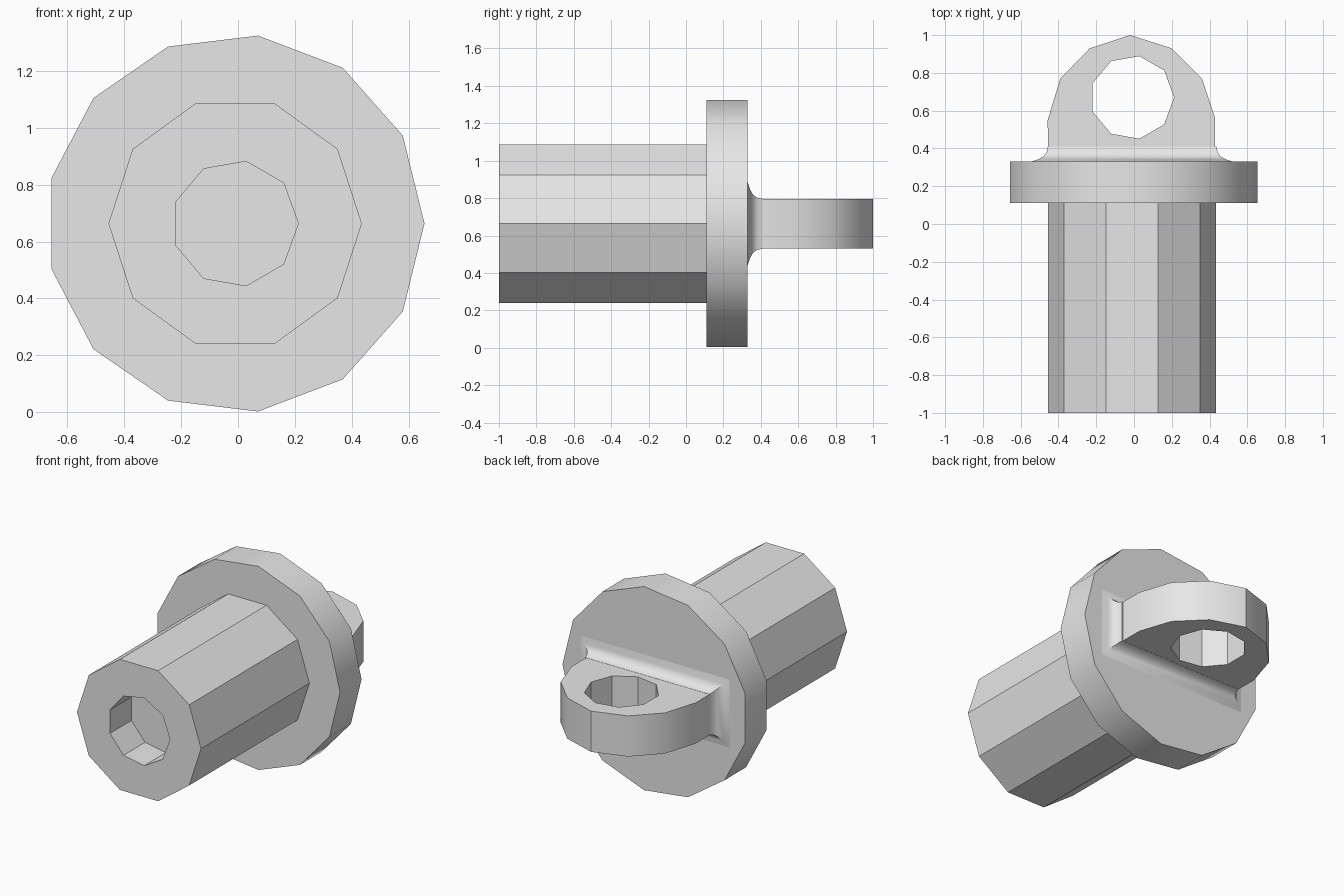
import bpy
import bmesh
from math import cos, sin, tau, radians

cube = bpy.data.objects.get("Cube")
if cube:
    bpy.data.objects.remove(cube, do_unlink=True)

CX, CZ = -0.01, 0.663      # shared axis of all round parts

grey = bpy.data.materials.new("light grey")
grey.diffuse_color = (0.8, 0.8, 0.8, 1)
grey.use_nodes = True
grey.node_tree.nodes["Principled BSDF"].inputs["Base Color"].default_value = (0.8, 0.8, 0.8, 1)


def loft(name, rings):
    """Skin a closed solid through rings of equal point count."""
    bm = bmesh.new()
    loops = [[bm.verts.new(p) for p in ring] for ring in rings]
    for a, b in zip(loops, loops[1:]):
        for i in range(len(a)):
            j = (i + 1) % len(a)
            bm.faces.new((a[i], a[j], b[j], b[i]))
    bm.faces.new(loops[0])
    bm.faces.new(loops[-1])
    bmesh.ops.recalc_face_normals(bm, faces=bm.faces)
    mesh = bpy.data.meshes.new(name)
    bm.to_mesh(mesh)
    bm.free()
    mesh.materials.append(grey)
    obj = bpy.data.objects.new(name, mesh)
    bpy.context.collection.objects.link(obj)
    return obj


def polygon(sides, radius):
    return [(radius * cos(tau * i / sides), radius * sin(tau * i / sides)) for i in range(sides)]


def prism_y(name, sides, radius, y0, y1):
    return loft(name, [[(CX + u, y, CZ + v) for u, v in polygon(sides, radius)] for y in (y0, y1)])


def prism_z(name, outline, z0, z1):
    return loft(name, [[(u, v, z) for u, v in outline] for z in (z0, z1)])


def activate(obj):
    bpy.ops.object.select_all(action='DESELECT')
    obj.select_set(True)
    bpy.context.view_layer.objects.active = obj


def cut(obj, cutter):
    mod = obj.modifiers.new("hole", 'BOOLEAN')
    mod.operation = 'DIFFERENCE'
    mod.solver = 'EXACT'
    mod.object = cutter
    activate(obj)
    bpy.ops.object.modifier_apply(modifier=mod.name)
    bpy.data.objects.remove(cutter, do_unlink=True)


# Ten-sided barrel with a blind socket in its front end
barrel = prism_y("barrel", 10, 0.445, -1.0, 0.12)
cut(barrel, prism_y("socket_cutter", 9, 0.222, -1.2, -0.78))

# Thirteen-sided flange
flange = prism_y("flange", 13, 0.665, 0.11, 0.33)

# Flat arched eyelet with a nine-sided hole
HALF_W, HALF_T = 0.445, 0.132
arch = [(0.43, 0.33), (0.43, 0.56), (0.36, 0.77), (0.2, 0.93), (-0.02, 1.0),
        (-0.235, 0.93), (-0.39, 0.77), (-0.457, 0.55), (-0.455, 0.33)]
eyelet = prism_z("eyelet", arch, CZ - HALF_T, CZ + HALF_T)
eye = [(CX + u, 0.67 + v) for u, v in polygon(9, 0.222)]
cut(eyelet, prism_z("eye_cutter", eye, CZ - 0.4, CZ + 0.4))

# Curved fillet where the eyelet meets the flange
flare = [(0.41, 0.001), (0.38, 0.008), (0.358, 0.024), (0.342, 0.052), (0.33, 0.088)]
corners = [(1, 1), (-1, 1), (-1, -1), (1, -1)]
fillet = loft("eyelet_fillet", [
    [(CX + sx * (HALF_W + g), y, CZ + sz * (HALF_T + g)) for sx, sz in corners]
    for y, g in flare])

for part in (barrel, flange, eyelet, fillet):
    activate(part)
    bpy.ops.object.shade_smooth_by_angle(angle=radians(30))
